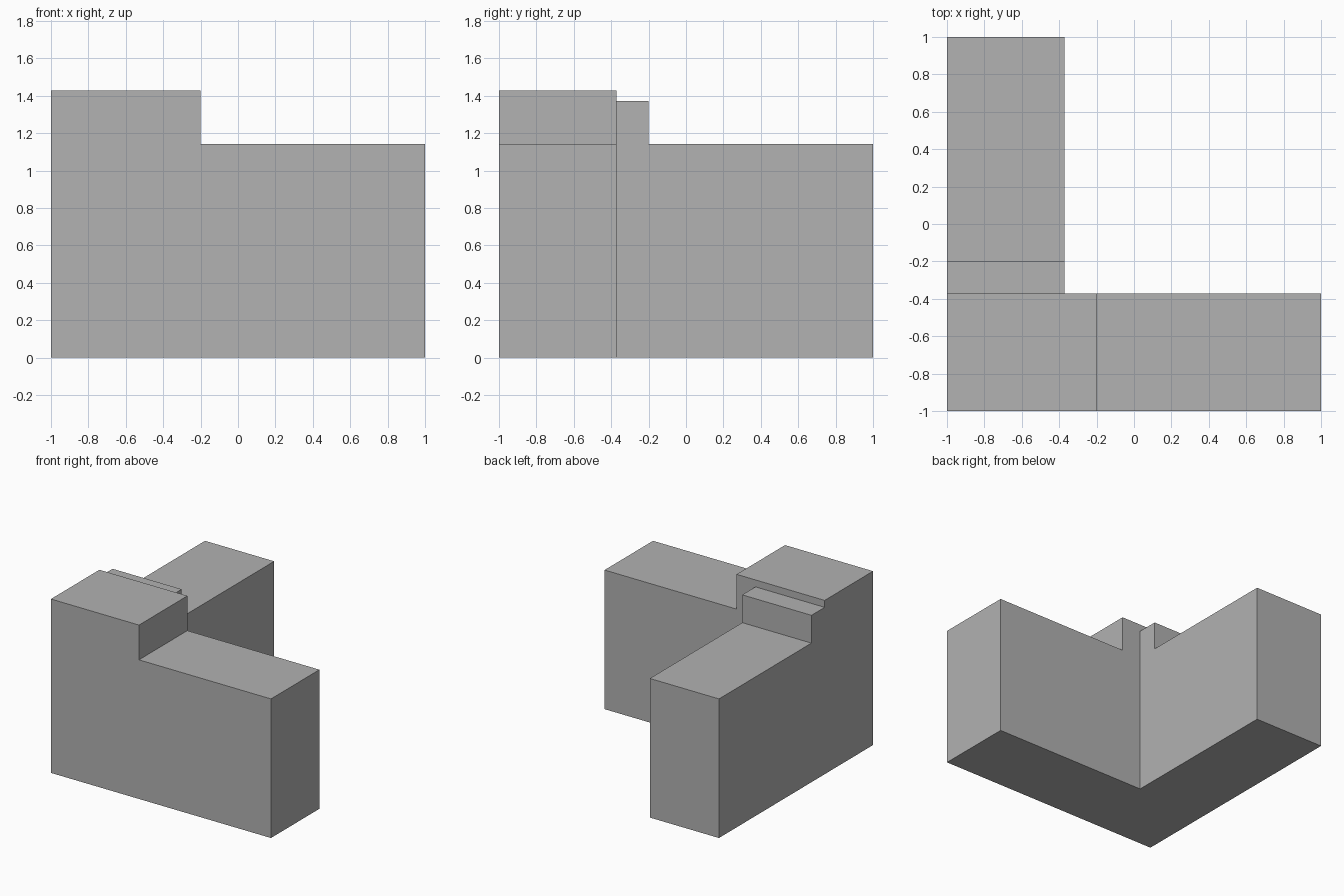
import bpy
import bmesh

if "Cube" in bpy.data.objects:
    bpy.data.objects.remove(bpy.data.objects["Cube"])

# Module: the longest side is 35 modules
U = 2 / 35
WING, STEP = 11, 14            # wing thickness and end of the raised corner
LOW, MID, HIGH = 20, 24, 25    # heights of the three levels

grey = bpy.data.materials.new("plain grey")
grey.use_nodes = True
colour = (0.445, 0.445, 0.445, 1)
grey.diffuse_color = colour
grey.node_tree.nodes["Principled BSDF"].inputs["Base Color"].default_value = colour

bm = bmesh.new()


def at(n):
    return n * U - 1


def raise_faces(faces, z):
    """Extrude faces straight up to height z and return the new top faces."""
    made = bmesh.ops.extrude_face_region(bm, geom=faces)["geom"]
    for v in made:
        if isinstance(v, bmesh.types.BMVert):
            v.co.z = z * U
    return [f for f in made if isinstance(f, bmesh.types.BMFace)]


def inside(faces, x, y):
    """Faces whose centre lies within x and y modules of the corner."""
    return [f for f in faces if f.calc_center_median().x < at(x)
            and f.calc_center_median().y < at(y)]


# L-shaped footprint laid out as cells
breaks = [0, WING, STEP, 35]
for i, j in [(0, 0), (1, 0), (2, 0), (0, 1), (0, 2)]:
    x0, x1, y0, y1 = breaks[i], breaks[i + 1], breaks[j], breaks[j + 1]
    bm.faces.new([bm.verts.new((at(x), at(y), 0))
                  for x, y in [(x0, y0), (x1, y0), (x1, y1), (x0, y1)]])
bmesh.ops.remove_doubles(bm, verts=bm.verts[:], dist=0.001)

# Both wings, then the corner step, then the tall corner block
top = raise_faces(bm.faces[:], LOW)
top = raise_faces(inside(top, STEP, STEP), MID)
raise_faces(inside(top, STEP, WING), HIGH)

# Merge the cells into clean flat faces
bmesh.ops.dissolve_limit(bm, angle_limit=0.01, verts=bm.verts[:], edges=bm.edges[:])
bmesh.ops.recalc_face_normals(bm, faces=bm.faces[:])

mesh = bpy.data.meshes.new("corner_block")
bm.to_mesh(mesh)
bm.free()
mesh.materials.append(grey)
block = bpy.data.objects.new("corner_block", mesh)
bpy.context.collection.objects.link(block)
